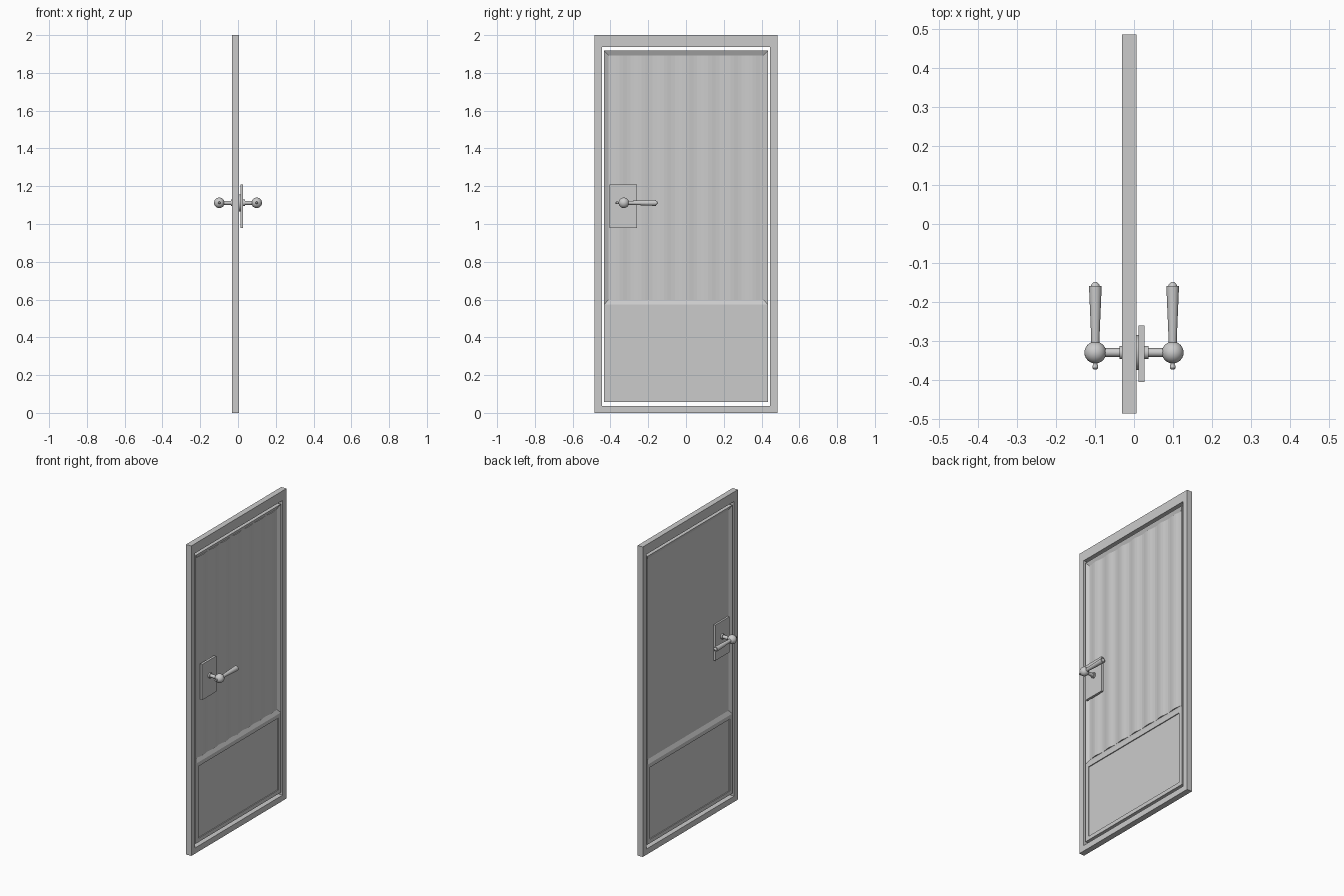
import bpy, bmesh, math
from mathutils import Matrix, Vector

if "Cube" in bpy.data.objects:
    bpy.data.objects.remove(bpy.data.objects["Cube"])

HY, HZ = -0.329, 1.112      # handle axis position


def finish(name, bm, smooth=False):
    bmesh.ops.remove_doubles(bm, verts=bm.verts, dist=1e-5)
    bmesh.ops.recalc_face_normals(bm, faces=bm.faces)
    me = bpy.data.meshes.new(name)
    bm.to_mesh(me)
    bm.free()
    ob = bpy.data.objects.new(name, me)
    bpy.context.collection.objects.link(ob)
    if smooth:
        bpy.ops.object.select_all(action='DESELECT')
        bpy.context.view_layer.objects.active = ob
        ob.select_set(True)
        bpy.ops.object.shade_smooth_by_angle(angle=math.radians(35))
    return ob


def rect(bm, x, y, z0, z1):
    # rectangle of verts facing x, symmetric in y
    return [bm.verts.new((x, a, b)) for a, b in ((-y, z0), (y, z0), (y, z1), (-y, z1))]


def bridge(bm, a, b):
    n = len(a)
    for i in range(n):
        j = (i + 1) % n
        bm.faces.new((a[i], a[j], b[j], b[i]))


def box(name, x0, x1, y0, y1, z0, z1):
    bm = bmesh.new()
    bmesh.ops.create_cube(bm, size=1)
    for v in bm.verts:
        v.co = Vector(((x0 + x1) / 2 + v.co.x * (x1 - x0),
                       (y0 + y1) / 2 + v.co.y * (y1 - y0),
                       (z0 + z1) / 2 + v.co.z * (z1 - z0)))
    return finish(name, bm)


def lathe(name, profile, mat, n=24):
    # (radius, height) profile spun round local z, then placed
    bm = bmesh.new()
    rings = [[bm.verts.new((r * math.cos(2 * math.pi * k / n),
                            r * math.sin(2 * math.pi * k / n), h)) for k in range(n)]
             for r, h in profile]
    for a, b in zip(rings, rings[1:]):
        bridge(bm, a, b)
    bm.faces.new(rings[0])
    bm.faces.new(rings[-1])
    bm.transform(mat)
    return finish(name, bm, True)


# Outer frame: four concentric rectangles bridged into a closed ring
bm = bmesh.new()
loops = [rect(bm, x, *d) for x, d in (
    (0.006, (0.485, 0, 2)), (0.006, (0.446, 0.037, 1.938)),
    (-0.031, (0.446, 0.037, 1.938)), (-0.031, (0.485, 0, 2)))]
for i in range(4):
    bridge(bm, loops[i], loops[(i + 1) % 4])
finish("door_frame", bm)

# Door leaf: sloped upper recess and stepped lower recess on both faces
FRONT, BACK = 0.002, -0.027
bm = bmesh.new()
for face, d in ((FRONT, -1), (BACK, 1)):
    top = rect(bm, face, 0.434, 0.573, 1.918)
    floor = rect(bm, face + d * 0.012, 0.411, 0.598, 1.893)
    bridge(bm, top, floor)
    bm.faces.new(floor)
    low = rect(bm, face, 0.434, 0.058, 0.573)
    lip = rect(bm, face, 0.408, 0.083, 0.547)
    sunk = rect(bm, face + d * 0.006, 0.408, 0.083, 0.547)
    bridge(bm, low, lip)
    bridge(bm, lip, sunk)
    bm.faces.new(sunk)
# leaf edges, split where the two recesses meet
edge = ((-0.434, 0.058), (0.434, 0.058), (0.434, 0.573),
        (0.434, 1.918), (-0.434, 1.918), (-0.434, 0.573))
bridge(bm, *[[bm.verts.new((x, y, z)) for y, z in edge] for x in (FRONT, BACK)])
finish("door_leaf", bm)

# Fluted sheet in the upper recess
bm = bmesh.new()
N, SEG = 7, 6
pts = [(-0.011, -0.411)]
for i in range(N * SEG + 1):
    y = -0.411 + 0.822 * i / (N * SEG)
    pts.append((-0.0065 - 0.0035 * math.cos(2 * math.pi * i / SEG), y))
pts.append((-0.011, 0.411))
ends = [[bm.verts.new((x, y, z)) for x, y in pts] for z in (0.598, 1.893)]
bridge(bm, *ends)
for e in ends:
    bm.faces.new(e)
finish("fluted_sheet", bm)

# Spindle disc through the leaf
to_x = Matrix.Rotation(math.pi / 2, 4, 'Y')
to_y = Matrix.Rotation(-math.pi / 2, 4, 'X')
lathe("lock_disc", [(0.045, -0.013), (0.045, 0.013)],
      Matrix.Translation((0, HY, HZ)) @ to_x, 32)

# Lock plate, stem, ball and lever on each side
for side, s in (("front", 1), ("back", -1)):
    a, b = sorted((s * 0.012, s * 0.027))
    box(side + "_lock_plate", a, b, -0.404, -0.260, 0.98, 1.21)
    place = Matrix.Translation((0, HY, HZ)) @ Matrix.Rotation(s * math.pi / 2, 4, 'Y')
    lathe(side + "_stem", [(0.017, 0.026), (0.017, 0.037), (0.011, 0.037), (0.011, 0.08)], place)

    at = Matrix.Translation((s * 0.099, HY, HZ))
    bm = bmesh.new()
    bmesh.ops.create_uvsphere(bm, u_segments=24, v_segments=14, radius=0.028, matrix=at)
    finish(side + "_ball", bm, True)

    lathe(side + "_lever", [(0.0105, 0.02), (0.0105, 0.035), (0.016, 0.164), (0.016, 0.170),
                            (0.011, 0.170), (0.010, 0.174), (0.004, 0.180)], at @ to_y)
    lathe(side + "_nub", [(0.004, -0.044), (0.007, -0.040), (0.007, -0.034),
                          (0.005, -0.030), (0.006, -0.024)], at @ to_y, 16)
